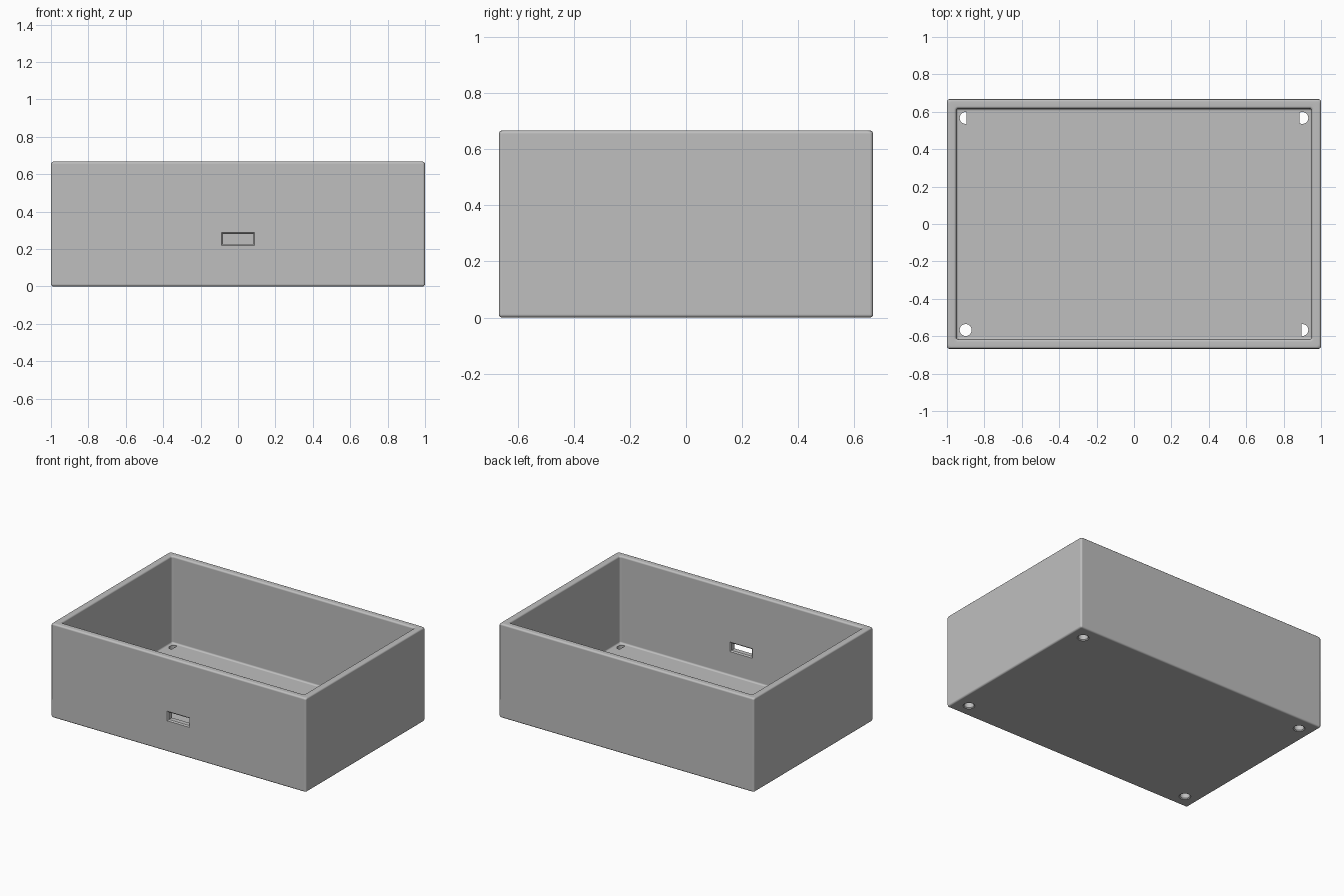
import bpy, bmesh, math

if "Cube" in bpy.data.objects:
    bpy.data.objects.remove(bpy.data.objects["Cube"])

HX, HY, H = 1.0, 0.667, 0.667      # half width, half depth, height
WALL, FLOOR, ROUND = 0.05, 0.05, 0.012
HOLE_X, HOLE_Y, HOLE_R = 0.9, 0.567, 0.032

grey = bpy.data.materials.new("grey plastic")
grey.diffuse_color = (0.52, 0.52, 0.52, 1)
grey.use_nodes = True
grey.node_tree.nodes["Principled BSDF"].inputs["Base Color"].default_value = grey.diffuse_color


def make_object(name, bm):
    bmesh.ops.recalc_face_normals(bm, faces=bm.faces)
    mesh = bpy.data.meshes.new(name)
    bm.to_mesh(mesh)
    bm.free()
    mesh.materials.append(grey)
    obj = bpy.data.objects.new(name, mesh)
    bpy.context.collection.objects.link(obj)
    return obj


def loft(name, rings):
    """Closed solid through rings of equal point count."""
    bm = bmesh.new()
    loops = [[bm.verts.new(p) for p in ring] for ring in rings]
    n = len(loops[0])
    for a, b in zip(loops, loops[1:]):
        for i in range(n):
            bm.faces.new((a[i], a[(i + 1) % n], b[(i + 1) % n], b[i]))
    bm.faces.new(loops[0])
    bm.faces.new(loops[-1])
    return make_object(name, bm)


def box_ring(hx, hy, z):
    return [(-hx, -hy, z), (hx, -hy, z), (hx, hy, z), (-hx, hy, z)]


def circle(x, y, r, z, n=32):
    return [(x + r * math.cos(2 * math.pi * i / n),
             y + r * math.sin(2 * math.pi * i / n), z) for i in range(n)]


# Open tray with rounded edges
tray = loft("tray", [box_ring(HX, HY, 0), box_ring(HX, HY, H),
                     box_ring(HX - WALL, HY - WALL, H),
                     box_ring(HX - WALL, HY - WALL, FLOOR)])
bm = bmesh.new()
bm.from_mesh(tray.data)
bmesh.ops.bevel(bm, geom=bm.edges[:], offset=ROUND, segments=3,
                profile=0.5, affect='EDGES')
bm.to_mesh(tray.data)
bm.free()

cutters = []


# Slot through the front wall, flared at both mouths
def slot_ring(y, grow):
    hx, hz, zc = 0.08 + grow, 0.026 + grow, 0.253
    return [(-hx, y, zc - hz), (hx, y, zc - hz),
            (hx, y, zc + hz), (-hx, y, zc + hz)]


cutters.append(loft("slot_cutter", [
    slot_ring(-HY - 0.004, 0.012), slot_ring(-HY + 0.008, 0),
    slot_ring(-HY + WALL - 0.008, 0), slot_ring(-HY + WALL + 0.004, 0.012)]))

# Corner holes through the floor, flared underneath
for sx in (-1, 1):
    for sy in (-1, 1):
        x, y = sx * HOLE_X, sy * HOLE_Y
        cutters.append(loft("hole_cutter", [
            circle(x, y, HOLE_R + 0.01, -0.004),
            circle(x, y, HOLE_R, 0.006),
            circle(x, y, HOLE_R, FLOOR + 0.02)]))

for c in cutters:
    c.hide_render = True
    c.hide_viewport = False
    mod = tray.modifiers.new("cut", 'BOOLEAN')
    mod.operation, mod.solver, mod.object = 'DIFFERENCE', 'EXACT', c

bpy.ops.object.select_all(action='DESELECT')
bpy.context.view_layer.objects.active = tray
tray.select_set(True)
for name in [m.name for m in tray.modifiers]:
    bpy.ops.object.modifier_apply(modifier=name)
for c in cutters:
    bpy.data.objects.remove(c)
bpy.ops.object.shade_smooth_by_angle(angle=math.radians(35))
weighted = tray.modifiers.new("even_shading", 'WEIGHTED_NORMAL')
weighted.keep_sharp = True


# Thin plates closing part of three holes at floor level
def hole_cover(name, x, y, side, limit):
    a = math.acos(-side * limit / HOLE_R)
    start = 0 if side > 0 else math.pi
    pts = [(x + HOLE_R * math.cos(start + a * (i / 8 - 1)),
            y + HOLE_R * math.sin(start + a * (i / 8 - 1))) for i in range(17)]
    return loft(name, [[(px, py, z) for px, py in pts]
                       for z in (FLOOR - 0.005, FLOOR)])


hole_cover("back_left_cover", -HOLE_X, HOLE_Y, 1, -0.004 * -1 * -1)
hole_cover("front_right_cover", HOLE_X, -HOLE_Y, -1, 0.004)
hole_cover("back_right_cover", HOLE_X, HOLE_Y, -1, 0.014)
